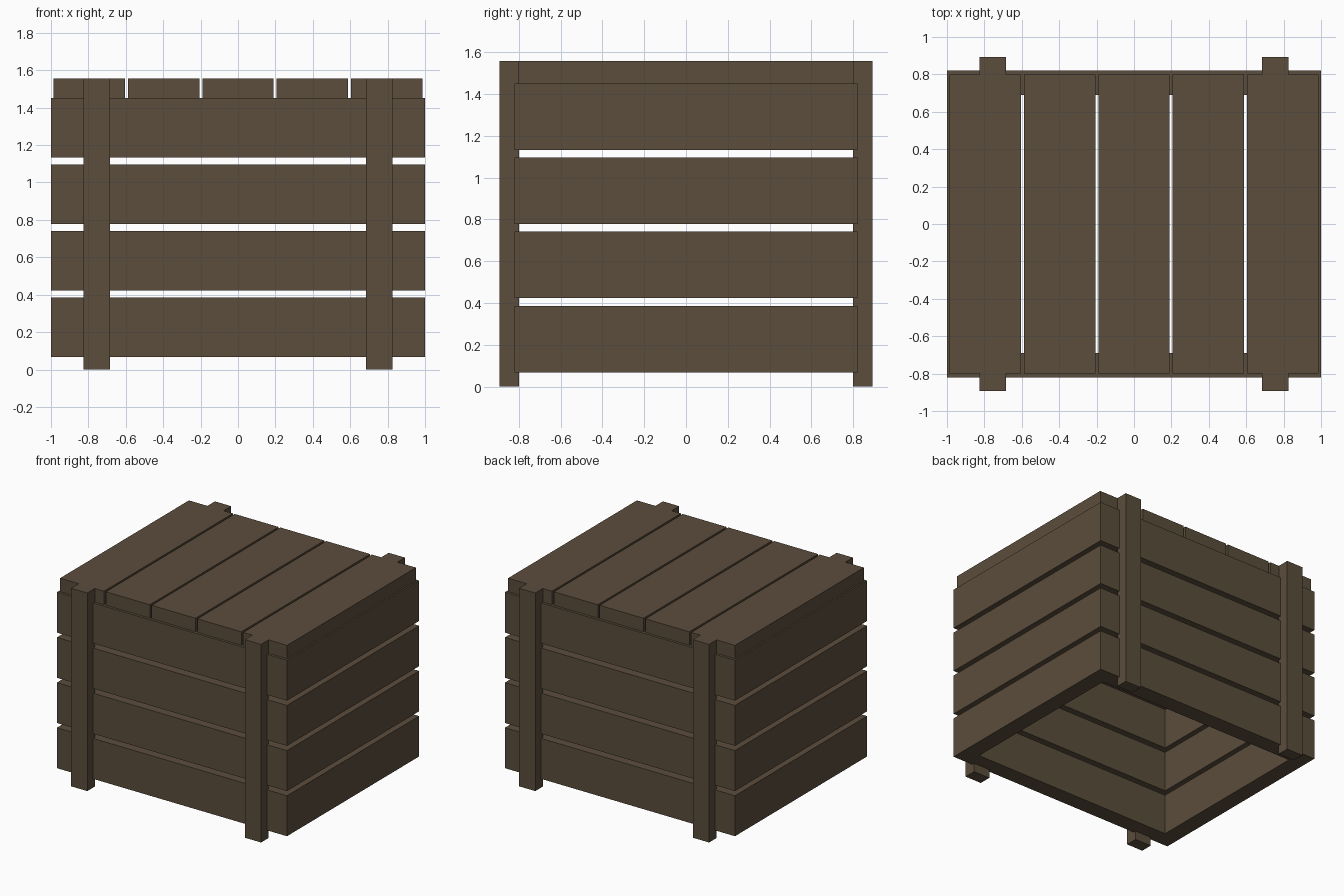
import bpy, bmesh

if "Cube" in bpy.data.objects:
    bpy.data.objects.remove(bpy.data.objects["Cube"])

wood = bpy.data.materials.new("dark_wood")
wood.diffuse_color = (0.105, 0.075, 0.045, 1)
wood.use_nodes = True
wood.node_tree.nodes["Principled BSDF"].inputs["Base Color"].default_value = wood.diffuse_color


def prism(name, outline, z0, z1):
    """Extrude a flat xy outline from z0 up to z1."""
    bm = bmesh.new()
    face = bm.faces.new([bm.verts.new((x, y, z0)) for x, y in outline])
    ext = bmesh.ops.extrude_face_region(bm, geom=[face])
    top = [v for v in ext["geom"] if isinstance(v, bmesh.types.BMVert)]
    bmesh.ops.translate(bm, verts=top, vec=(0, 0, z1 - z0))
    bmesh.ops.recalc_face_normals(bm, faces=bm.faces)
    mesh = bpy.data.meshes.new(name)
    bm.to_mesh(mesh)
    bm.free()
    mesh.materials.append(wood)
    obj = bpy.data.objects.new(name, mesh)
    bpy.context.collection.objects.link(obj)
    return obj


def box(name, x0, x1, y0, y1, z0, z1):
    return prism(name, [(x0, y0), (x1, y0), (x1, y1), (x0, y1)], z0, z1)


HX, HY, T = 1.0, 0.82, 0.13   # half sizes of the crate and board thickness
IX, IY = HX - T, HY - T

# Wall boards: four rows, mitred at the corners
for row in range(4):
    z0 = 0.068 + row * 0.355
    z1 = z0 + 0.318
    for s, side in ((-1, "front"), (1, "back")):
        prism(f"{side}_board_{row + 1}",
              [(-HX, s * HY), (HX, s * HY), (IX, s * IY), (-IX, s * IY)], z0, z1)
    for s, side in ((-1, "left"), (1, "right")):
        prism(f"{side}_board_{row + 1}",
              [(s * HX, -HY), (s * HX, HY), (s * IX, IY), (s * IX, -IY)], z0, z1)

# Lid boards resting on the walls
for i in range(5):
    cx = (i - 2) * 0.398
    box(f"lid_board_{i + 1}", cx - 0.191, cx + 0.191, -0.80, 0.80, 1.451, 1.557)

# Upright posts outside the front and back walls
for sy, side in ((-1, "front"), (1, "back")):
    for sx, hand in ((-1, "left"), (1, "right")):
        xs = sorted((sx * 0.685, sx * 0.826))
        ys = sorted((sy * 0.798, sy * 0.893))
        box(f"{side}_{hand}_post", *xs, *ys, 0, 1.557)
